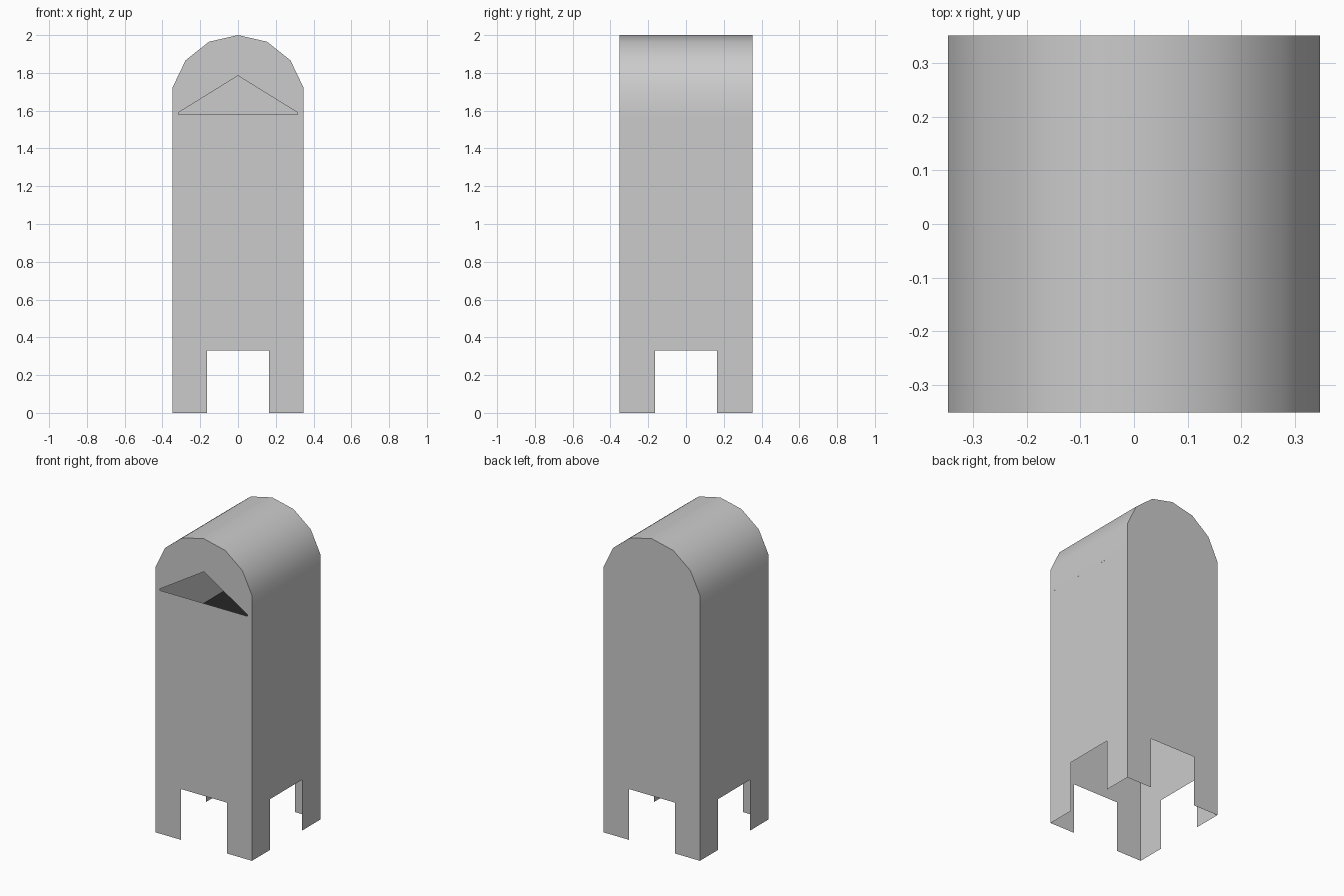
import bpy, bmesh
from math import sin, cos, pi
from mathutils import Vector

if "Cube" in bpy.data.objects:
    bpy.data.objects.remove(bpy.data.objects["Cube"])

W, D = 0.346, 0.351         # half width and half depth
R, CZ = 0.355, 1.645        # roof radius and centre height
NOTCH, NOTCH_Z = 0.165, 0.33
ARCH = [(R * sin(k * pi / 7), CZ + R * cos(k * pi / 7)) for k in range(4, -5, -1)]
SPRING = ARCH[0][1]         # height where the roof meets the side walls


def finish(bm, name):
    mesh = bpy.data.meshes.new(name)
    bm.to_mesh(mesh)
    bm.free()
    obj = bpy.data.objects.new(name, mesh)
    bpy.context.collection.objects.link(obj)
    return obj


def panel(name, loops, place, normal):
    """Flat sheet: first loop is the outline, further loops are holes."""
    bm = bmesh.new()
    for loop in loops:
        vs = [bm.verts.new(place(a, z)) for a, z in loop]
        for i, v in enumerate(vs):
            bm.edges.new((vs[i - 1], v))
    bmesh.ops.triangle_fill(bm, edges=bm.edges[:], use_beauty=True, normal=normal)
    bm.normal_update()
    flip = [f for f in bm.faces if f.normal.dot(Vector(normal)) < 0]
    bmesh.ops.reverse_faces(bm, faces=flip)
    return finish(bm, name)


def legged(half, top):
    """Outline with a leg notch cut into the bottom edge."""
    return [(-half, 0), (-NOTCH, 0), (-NOTCH, NOTCH_Z), (NOTCH, NOTCH_Z),
            (NOTCH, 0), (half, 0)] + top


# Front and back walls with arched tops, mail slot in the front
slot = [(-0.315, 1.58), (0.315, 1.58), (0.315, 1.59), (0, 1.785), (-0.315, 1.59)]
for name, s, holes in (("front_wall", -1, [slot]), ("back_wall", 1, [])):
    panel(name, [legged(W, ARCH)] + holes,
          lambda a, z, s=s: (a, s * D, z), (0, s, 0))

# Side walls
for name, s in (("left_wall", -1), ("right_wall", 1)):
    panel(name, [legged(D, [(D, SPRING), (-D, SPRING)])],
          lambda a, z, s=s: (s * W, a, z), (s, 0, 0))

# Rounded roof sheet, smooth shaded
bm = bmesh.new()
rows = [[bm.verts.new((x, y, z)) for y in (-D, D)] for x, z in ARCH]
for a, b in zip(rows, rows[1:]):
    bm.faces.new((a[0], a[1], b[1], b[0])).smooth = True
finish(bm, "roof")

# Dark shelf inside, seen through the slot
shelf = panel("inner_shelf", [[(-W, -D), (W, -D), (W, D), (-W, D)]],
              lambda a, b: (a, b, 1.30), (0, 0, 1))
dark = bpy.data.materials.new("dark_interior")
dark.diffuse_color = (0.02, 0.02, 0.02, 1)
dark.use_nodes = True
dark.node_tree.nodes["Principled BSDF"].inputs["Base Color"].default_value = dark.diffuse_color
shelf.data.materials.append(dark)
